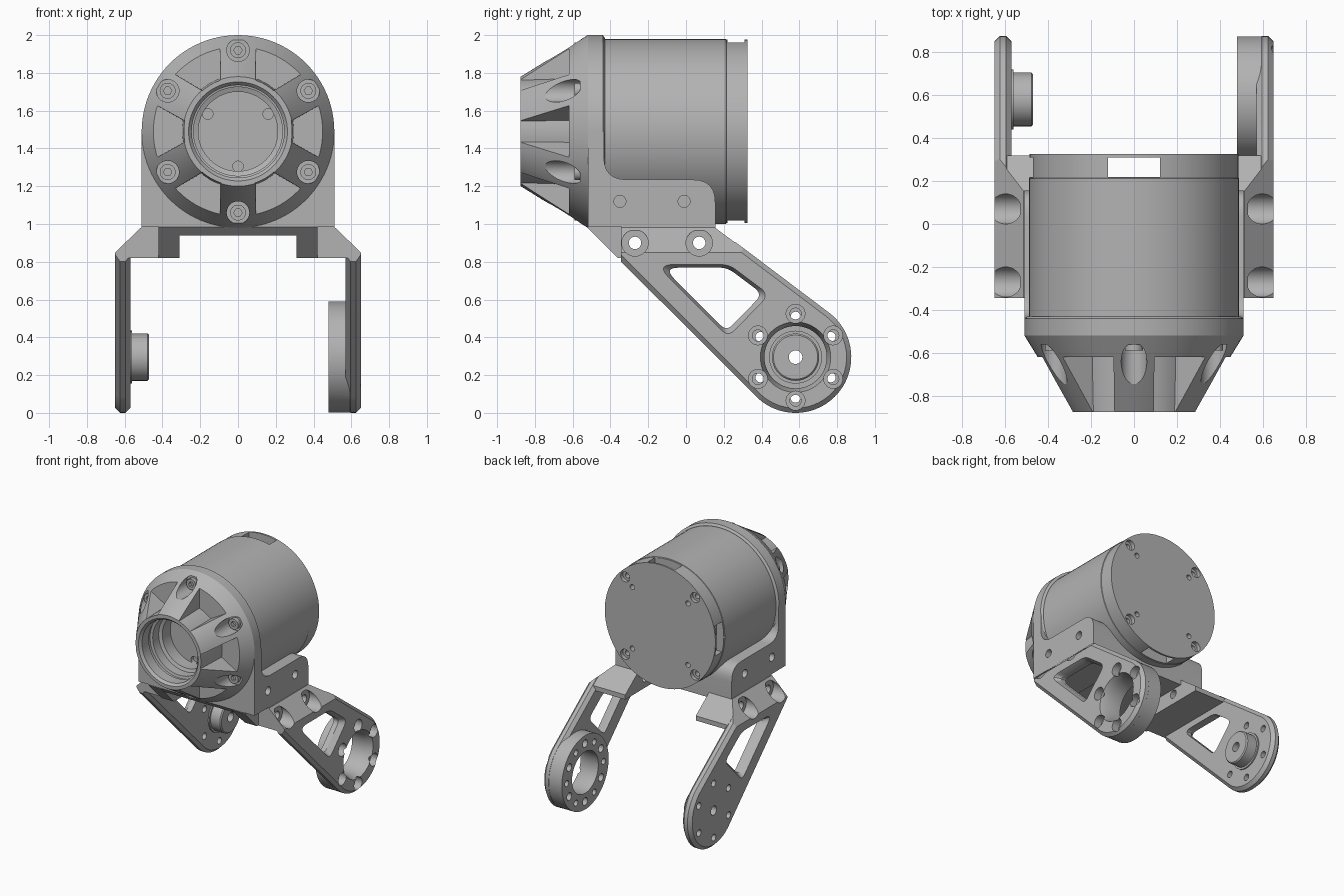
import bpy, bmesh
from math import sin, cos, pi, radians, asin
from mathutils import Vector

if "Cube" in bpy.data.objects:
    bpy.data.objects.remove(bpy.data.objects["Cube"])

metal = bpy.data.materials.new("machined grey")
metal.use_nodes = True
GREY = (0.45, 0.45, 0.45, 1)
metal.diffuse_color = GREY
metal.node_tree.nodes["Principled BSDF"].inputs["Base Color"].default_value = GREY

AXIS_Z = 1.49            # motor axis height
JOINT = (0.58, 0.295)    # arm pivot (y, z)
END_R = 0.295


def finish(name, bm):
    bmesh.ops.recalc_face_normals(bm, faces=bm.faces)
    mesh = bpy.data.meshes.new(name)
    bm.to_mesh(mesh)
    bm.free()
    mesh.materials.append(metal)
    ob = bpy.data.objects.new(name, mesh)
    bpy.context.collection.objects.link(ob)
    return ob


def prism(name, pts, axis, a, b, pts_b=None, bevel=0):
    """Extrude (y, z) points along x, or (x, z) points along y."""
    place = (lambda p, t: (t, p[0], p[1])) if axis == "x" else (lambda p, t: (p[0], t, p[1]))
    bm = bmesh.new()
    low = [bm.verts.new(place(p, a)) for p in pts]
    high = [bm.verts.new(place(p, b)) for p in (pts_b or pts)]
    caps = [bm.faces.new(low), bm.faces.new(high[::-1])]
    for i in range(len(low)):
        j = (i + 1) % len(low)
        bm.faces.new((low[i], high[i], high[j], low[j]))
    if bevel:
        bmesh.ops.recalc_face_normals(bm, faces=bm.faces)
        rim = [e for f in caps for e in f.edges]
        bmesh.ops.bevel(bm, geom=rim, offset=bevel, segments=1, affect="EDGES")
    return finish(name, bm)


def circle(u, v, r, n=32):
    return [(u + r * cos(2 * pi * i / n), v + r * sin(2 * pi * i / n)) for i in range(n)]


def rod(name, axis, u, v, r, a, b, n=32):
    return prism(name, circle(u, v, r, n), axis, a, b)


def box(name, x0, x1, y0, y1, z0, z1):
    return prism(name, [(x0, z0), (x1, z0), (x1, z1), (x0, z1)], "y", y0, y1)


def lathe(name, profile, n=96):
    """Closed (radius, y) outline turned about the motor axis."""
    bm = bmesh.new()
    rings = []
    for r, y in profile:
        if r == 0:
            rings.append([bm.verts.new((0, y, AXIS_Z))] * n)
        else:
            rings.append([bm.verts.new((x, y, z)) for x, z in circle(0, AXIS_Z, r, n)])
    for a, b in zip(rings, rings[1:]):
        for i in range(n):
            j = (i + 1) % n
            bm.faces.new(dict.fromkeys((a[i], a[j], b[j], b[i])))
    return finish(name, bm)


def boolean(target, tools, op="DIFFERENCE"):
    for tool in tools:
        mod = target.modifiers.new("bool", "BOOLEAN")
        mod.operation, mod.object, mod.solver = op, tool, "EXACT"
        bpy.context.view_layer.update()
        graph = bpy.context.evaluated_depsgraph_get()
        mesh = bpy.data.meshes.new_from_object(target.evaluated_get(graph))
        target.modifiers.clear()
        target.data = mesh
        bpy.data.objects.remove(tool)


def rounded(corners, steps=6):
    """Round (u, v, radius) corners."""
    out = []
    for i, (u, v, r) in enumerate(corners):
        p = Vector((u, v))
        if r == 0:
            out.append((u, v))
            continue
        before = Vector(corners[i - 1][:2]) - p
        after = Vector(corners[(i + 1) % len(corners)][:2]) - p
        a, b = p + before.normalized() * r, p + after.normalized() * r
        for k in range(steps + 1):
            t = k / steps
            out.append(tuple(a * (1 - t) ** 2 + p * 2 * t * (1 - t) + b * t * t))
    return out


def polar(u, v, r, degrees):
    return u + r * cos(radians(degrees)), v + r * sin(radians(degrees))


# Motor can with wire slots and rear cap screws
motor = lathe("motor_can", [(0, -0.436), (0.49, -0.436), (0.49, 0.212), (0.486, 0.214),
                            (0.486, 0.325), (0, 0.325)])
cuts = [box("slot", -0.12, 0.12, 0.22, 0.31, 0.9, 2.1),
        box("slot", -0.6, -0.42, 0.22, 0.31, AXIS_Z - 0.12, AXIS_Z + 0.12)]
for k in range(4):
    for dist, r, depth in ((0.435, 0.04, 0.03), (0.435, 0.02, 0.08), (0.345, 0.02, 0.06)):
        x, z = polar(0, AXIS_Z, dist, 45 + 90 * k)
        cuts.append(rod("hole", "y", x, z, r, 0.325 - depth, 0.4, 20))
boolean(motor, cuts)

# Front housing: cone with stepped bore, six pockets and six screw seats
housing = lathe("front_housing", [
    (0, -0.43), (0.495, -0.43), (0.51, -0.44), (0.51, -0.52), (0.29, -0.875), (0.262, -0.875),
    (0.245, -0.855), (0.245, -0.77), (0.255, -0.765), (0.255, -0.74), (0.235, -0.735),
    (0.235, -0.66), (0.21, -0.65), (0.21, -0.55), (0, -0.55)])
cuts = []
for k in range(6):
    mid = 60 * k
    half = [(r, 30 - asin(0.095 / r) * 180 / pi) for r in (0.295, 0.7)]
    (r0, h0), (r1, h1) = half
    arc = [polar(0, AXIS_Z, r0, mid + h0 * t / 3) for t in range(3, -4, -1)]
    outline = arc + [polar(0, AXIS_Z, r1, mid - h1), polar(0, AXIS_Z, r1, mid + h1)]
    front = [(x * 0.97, AXIS_Z + (z - AXIS_Z) * 0.97) for x, z in outline]
    cuts.append(prism("pocket", outline, "y", -0.62, -0.9, front))
    x, z = polar(0, AXIS_Z, 0.43, mid + 30)
    cuts += [rod("seat", "y", x, z, 0.06, -0.56, -0.95), rod("bore", "y", x, z, 0.025, -0.47, -0.6)]
for k in range(3):
    x, z = polar(0, AXIS_Z, 0.185, 30 + 120 * k)
    cuts.append(rod("bore", "y", x, z, 0.028, -0.5, -0.6, 20))
boolean(housing, cuts)

# Screw collars in the housing seats
for k in range(6):
    x, z = polar(0, AXIS_Z, 0.43, 60 * k + 30)
    collar = rod("housing_screw_%d" % (k + 1), "y", x, z, 0.042, -0.59, -0.55, 24)
    boolean(collar, [rod("socket", "y", x, z, 0.022, -0.565, -0.62, 6)])


def front_relief(s):
    """Clears the outer front corner below the saddle."""
    return box("relief", s * 0.42, s * 0.75, -0.8, -0.345, 0.7, 0.987)


# Saddle bracket around the lower half of the motor
saddle = prism("saddle_bracket", rounded([
    (-0.52, AXIS_Z, 0), (-0.435, AXIS_Z, 0), (-0.435, 1.235, 0.12), (0.155, 1.235, 0.12),
    (0.155, 0.94, 0), (-0.475, 0.94, 0), (-0.52, 0.985, 0)]), "x", -0.51, 0.51)
cuts = [front_relief(-1), front_relief(1)]
for s in (-1, 1):
    for y in (-0.35, -0.01):
        cuts.append(rod("hole", "x", y, 1.12, 0.032, s * 0.4, s * 0.6, 24))
boolean(saddle, cuts)

# Arm outline: a rounded end tapering up to the saddle
arc = [polar(*JOINT, END_R, 225 + 188 * i / 40) for i in range(41)]
arm_outline = [(-0.528, 0.985)] + arc + [(0.155, 0.985)]
foot_outline = [(-0.522, 0.981), (-0.361, 0.82), (0.32, 0.82), (0.32, 0.857), (0.153, 0.981)]
window = rounded([(-0.17, 0.79, 0.1), (0.23, 0.79, 0.05), (0.45, 0.625, 0.06), (0.225, 0.395, 0.05)])
window_small = [(0.155 + (y - 0.155) * 0.85, 0.65 + (z - 0.65) * 0.85) for y, z in window]


def make_arm(name, s):
    arm = prism(name, arm_outline, "x", s * 0.57, s * 0.65, bevel=0.025)
    boolean(arm, [prism("foot", foot_outline, "x", s * 0.31, s * 0.605)], "UNION")
    cuts = [prism("corner", [(s * 0.49, 1.004), (s * 0.7, 0.802), (s * 0.7, 1.05), (s * 0.49, 1.05)],
                  "y", -0.8, 0.8),
            front_relief(s),
            prism("window", window, "x", s * 0.66, s * 0.61, window_small),
            prism("window", window_small, "x", s * 0.62, s * 0.5)]
    for y in (-0.27, 0.07):
        cuts += [rod("seat", "x", y, 0.9, 0.07, s * 0.53, s * 0.7),
                 rod("bore", "x", y, 0.9, 0.033, s * 0.25, s * 0.6, 24)]
    boolean(arm, cuts)
    return arm


# Left arm with a thick bearing ring
left = make_arm("left_arm", 1)
boolean(left, [rod("ring", "x", *JOINT, END_R - 0.001, 0.48, 0.615, 72)], "UNION")
cuts = [rod("opening", "x", *JOINT, 0.165, 0.4, 0.7, 64),
        prism("flare", circle(*JOINT, 0.165, 64), "x", 0.59, 0.66, circle(*JOINT, 0.19, 64))]
for k in range(6):
    y, z = polar(*JOINT, 0.23, 30 + 60 * k)
    cuts += [rod("seat", "x", y, z, 0.05, 0.59, 0.7, 24), rod("bore", "x", y, z, 0.03, 0.4, 0.62, 20)]
    y, z = polar(*JOINT, 0.23, 60 * k)
    cuts.append(rod("blind", "x", y, z, 0.024, 0.4, 0.54, 20))
boolean(left, cuts)

# Right arm with a pivot boss
right = make_arm("right_arm", -1)
boolean(right, [rod("step", "x", *JOINT, 0.14, -0.6, -0.56, 64),
                prism("boss", circle(*JOINT, 0.125, 64), "x", -0.605, -0.47, bevel=0.008)], "UNION")
cuts = [rod("bore", "x", *JOINT, 0.036, -0.7, -0.4)]
for k in range(6):
    y, z = polar(*JOINT, 0.215, 30 + 60 * k)
    cuts.append(rod("bore", "x", y, z, 0.026, -0.7, -0.5, 20))
boolean(right, cuts)

# Smooth round walls, keep machined edges crisp
for ob in bpy.context.collection.objects:
    if ob.type == "MESH" and ob.data.materials and ob.data.materials[0] == metal:
        ob.data.shade_smooth()
        ob.data.set_sharp_from_angle(angle=radians(25))
